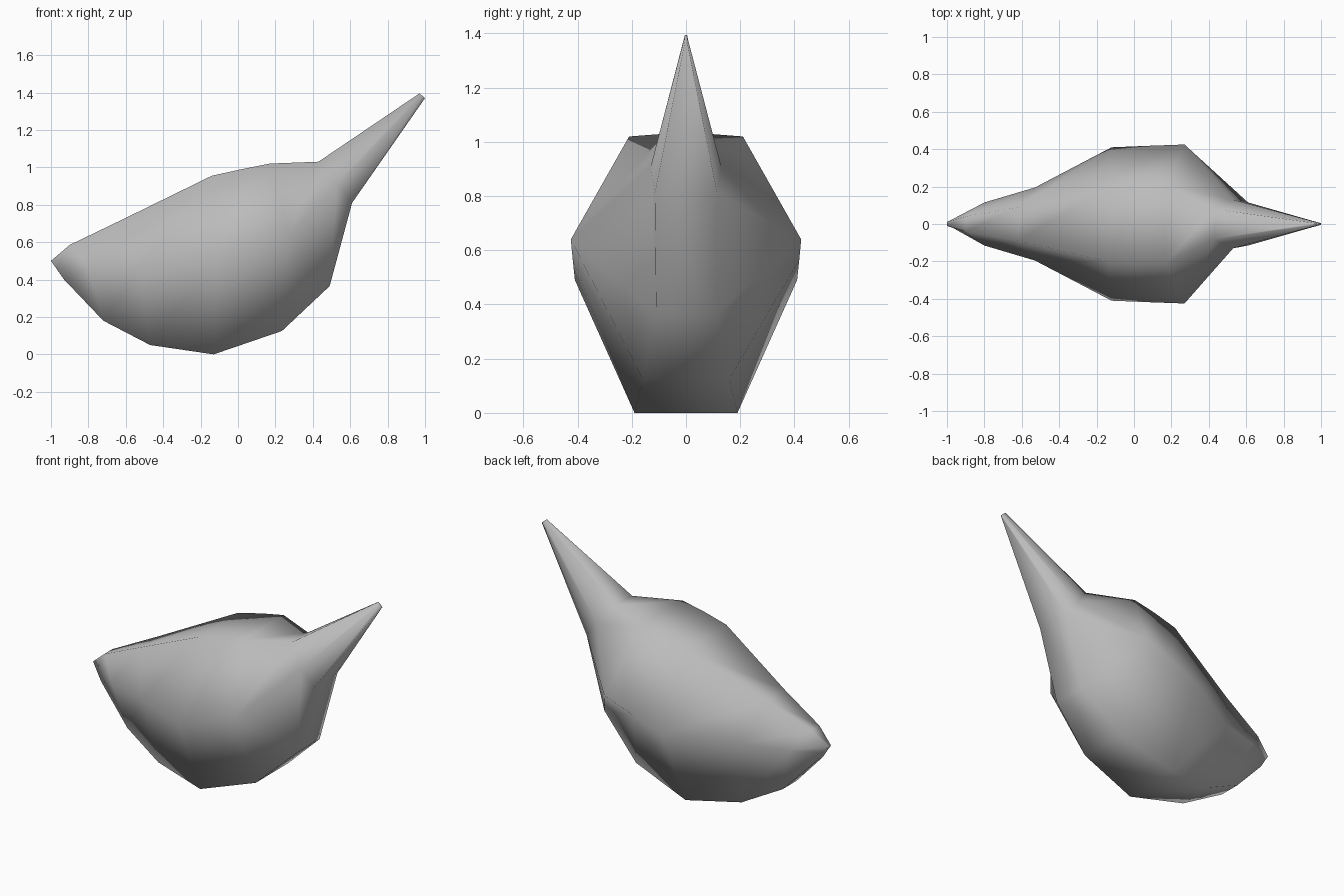
import bpy, bmesh

cube = bpy.data.objects.get("Cube")
if cube:
    bpy.data.objects.remove(cube, do_unlink=True)

# One flat grey
grey = bpy.data.materials.new("plain grey")
grey.use_nodes = True
colour = (0.5, 0.5, 0.5, 1)
grey.diffuse_color = colour
grey.node_tree.nodes["Principled BSDF"].inputs["Base Color"].default_value = colour

# Six-sided sections from tail to beak: top, side and bottom corner (x, half width, z)
sections = [
    [(-1, .01, .5), (-.97, .02, .46), (-.93, .03, .4)],
    [(-.9, .04, .585), (-.8, .115, .46), (-.72, .07, .18)],
    [(-.62, .09, .72), (-.53, .195, .46), (-.47, .12, .05)],
    [(-.14, .2, .955), (-.12, .41, .49), (-.13, .19, 0)],
    [(.02, .21, .99), (.075, .418, .565), (.235, .16, .125)],
    [(.17, .21, 1.02), (.27, .425, .64), (.49, .11, .365)],
    [(.43, .08, 1.03), (.53, .13, .91), (.61, .115, .81)],
    [(.97, .004, 1.395), (.985, .006, 1.383), (1, .004, 1.37)],
]

bm = bmesh.new()
rings = []
for half in sections:
    left = [bm.verts.new((x, y, z)) for x, y, z in half]
    right = [bm.verts.new((x, -y, z)) for x, y, z in reversed(half)]
    rings.append(left + right)

# Skin between neighbouring sections, then close both ends
for a, b in zip(rings, rings[1:]):
    for i in range(len(a)):
        j = (i + 1) % len(a)
        bm.faces.new((a[i], a[j], b[j], b[i]))
bm.faces.new(rings[0])
bm.faces.new(rings[-1])
bmesh.ops.recalc_face_normals(bm, faces=bm.faces)
for face in bm.faces:
    face.smooth = True

mesh = bpy.data.meshes.new("bird_body")
bm.to_mesh(mesh)
bm.free()
mesh.materials.append(grey)
body = bpy.data.objects.new("bird_body", mesh)
bpy.context.collection.objects.link(body)
